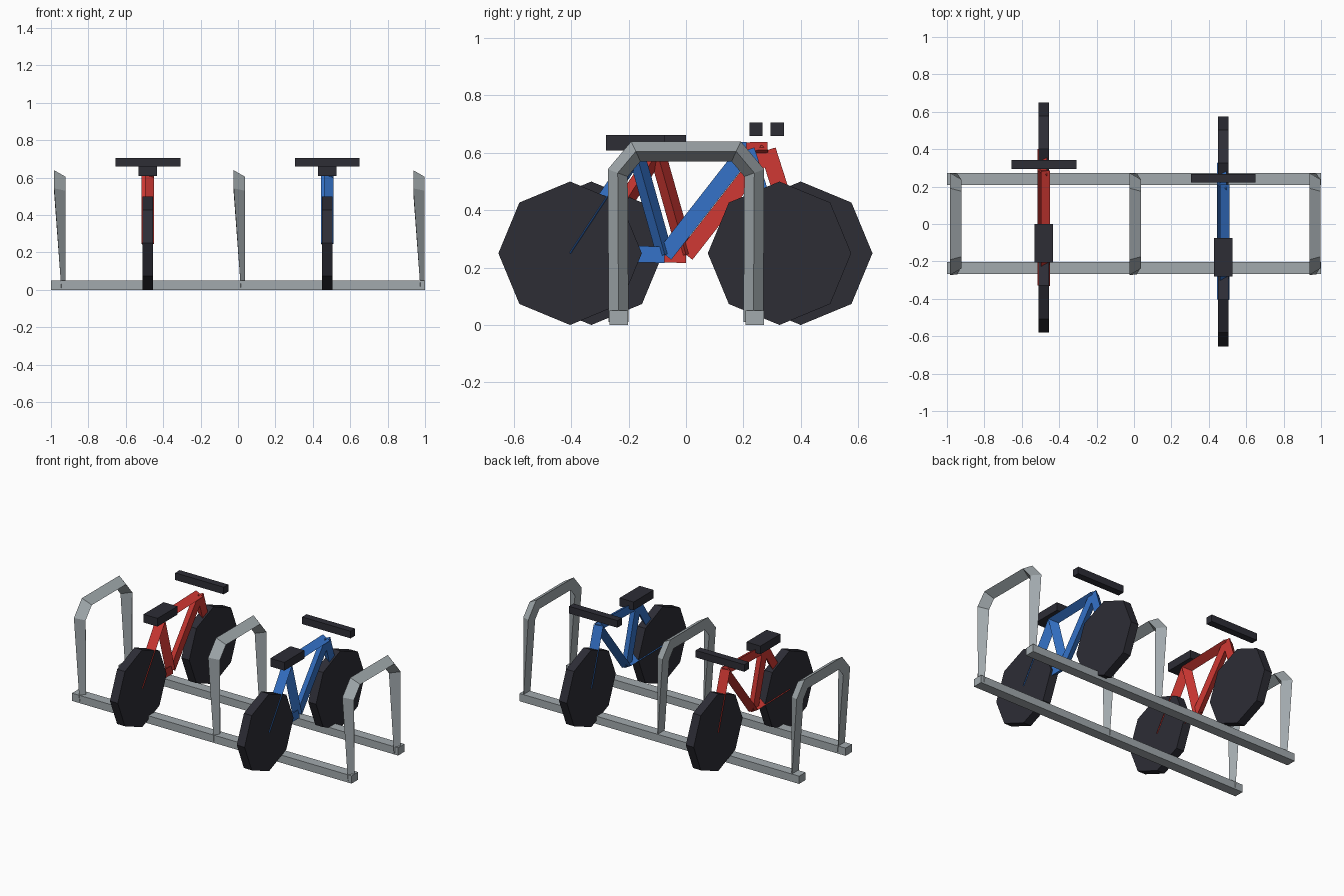
import bpy
import bmesh
from math import pi
from mathutils import Matrix, Vector

cube = bpy.data.objects.get("Cube")
if cube:
    bpy.data.objects.remove(cube, do_unlink=True)


def material(name, rgb):
    mat = bpy.data.materials.new(name)
    color = (*rgb, 1)
    mat.diffuse_color = color
    mat.use_nodes = True
    mat.node_tree.nodes["Principled BSDF"].inputs["Base Color"].default_value = color
    return mat


steel = material("steel grey", (0.36, 0.40, 0.42))
red = material("red paint", (0.63, 0.04, 0.033))
blue = material("blue paint", (0.035, 0.17, 0.58))
rubber = material("dark rubber", (0.026, 0.026, 0.036))


def finish(name, bm, mat):
    bmesh.ops.recalc_face_normals(bm, faces=bm.faces)
    mesh = bpy.data.meshes.new(name)
    bm.to_mesh(mesh)
    bm.free()
    mesh.materials.append(mat)
    obj = bpy.data.objects.new(name, mesh)
    bpy.context.collection.objects.link(obj)
    return obj


def box(name, center, size, mat):
    bm = bmesh.new()
    bmesh.ops.create_cube(bm, size=1)
    bmesh.ops.scale(bm, vec=size, verts=bm.verts)
    bmesh.ops.translate(bm, vec=center, verts=bm.verts)
    finish(name, bm, mat)


def wheel(name, x, y):
    bm = bmesh.new()
    bmesh.ops.create_cone(bm, cap_ends=True, segments=8, radius1=0.25,
                          radius2=0.25, depth=0.056)
    bmesh.ops.rotate(bm, matrix=Matrix.Rotation(pi / 2, 3, "Y"), verts=bm.verts)
    bmesh.ops.translate(bm, vec=(x, y, 0.25), verts=bm.verts)
    finish(name, bm, rubber)


def tri_tube(name, x, path, radius, side, mat, thin_ends=False):
    """Three-sided tube along a (y, z) path, with its ridge facing side * x."""
    pts = [Vector(p) for p in path]
    bm = bmesh.new()
    rings = []
    for i, p in enumerate(pts):
        before = (p - pts[i - 1]).normalized() if i else None
        after = (pts[i + 1] - p).normalized() if i < len(pts) - 1 else None
        before, after = before or after, after or before
        along = (before + after).normalized()
        n = Vector((-along.y, along.x)) * radius * 0.866 / along.dot(after)
        is_end = i in (0, len(pts) - 1)
        base = radius * (0.45 if thin_ends and is_end else -0.5)
        ring = [bm.verts.new((x + side * radius, p.x, p.y))]
        for s in (1, -1):
            ring.append(bm.verts.new((x + side * base, p.x + s * n.x, p.y + s * n.y)))
        rings.append(ring)
    for a, b in zip(rings, rings[1:]):
        for k in range(3):
            m = (k + 1) % 3
            bm.faces.new((a[k], a[m], b[m], b[k]))
    bm.faces.new(rings[0])
    bm.faces.new(rings[-1])
    finish(name, bm, mat)


# Parking rack: two floor rails and three hoops
for label, y in (("front", -0.235), ("back", 0.24)):
    box(label + "_rail", (0, y, 0.025), (2, 0.065, 0.05), steel)

half = [(-0.235, 0.01), (-0.238, 0.53), (-0.175, 0.605)]
hoop = half + [(-y, z) for y, z in reversed(half)]
for label, x in (("right", -0.963), ("middle", -0.003), ("left", 0.957)):
    tri_tube(label + "_hoop", x, hoop, 0.04, 1, steel, thin_ends=True)

# Bicycle joints as (y, z)
rear_hub, front_hub = (-0.33, 0.25), (0.40, 0.25)
crank, seat_joint, head = (0, 0.245), (-0.10, 0.60), (0.285, 0.61)
tubes = (
    ("chain_stay", rear_hub, crank, -1),
    ("seat_stay", rear_hub, seat_joint, 1),
    ("seat_tube", crank, seat_joint, 1),
    ("down_tube", crank, head, -1),
    ("top_tube", seat_joint, head, 1),
    ("fork", front_hub, head, -1),
)


def bicycle(label, x, dy, paint):
    for part, a, b, side in tubes:
        path = [(y + dy, z) for y, z in (a, b)]
        tri_tube(f"{label}_{part}", x, path, 0.033, side, paint)
    wheel(label + "_rear_wheel", x, rear_hub[0] + dy)
    wheel(label + "_front_wheel", x, front_hub[0] + dy)
    box(label + "_seat", (x, -0.103 + dy, 0.635), (0.1, 0.205, 0.053), rubber)
    box(label + "_handlebar", (x, 0.318 + dy, 0.682), (0.347, 0.046, 0.046), rubber)


bicycle("red_bike", -0.482, 0, red)
bicycle("blue_bike", 0.477, -0.074, blue)
